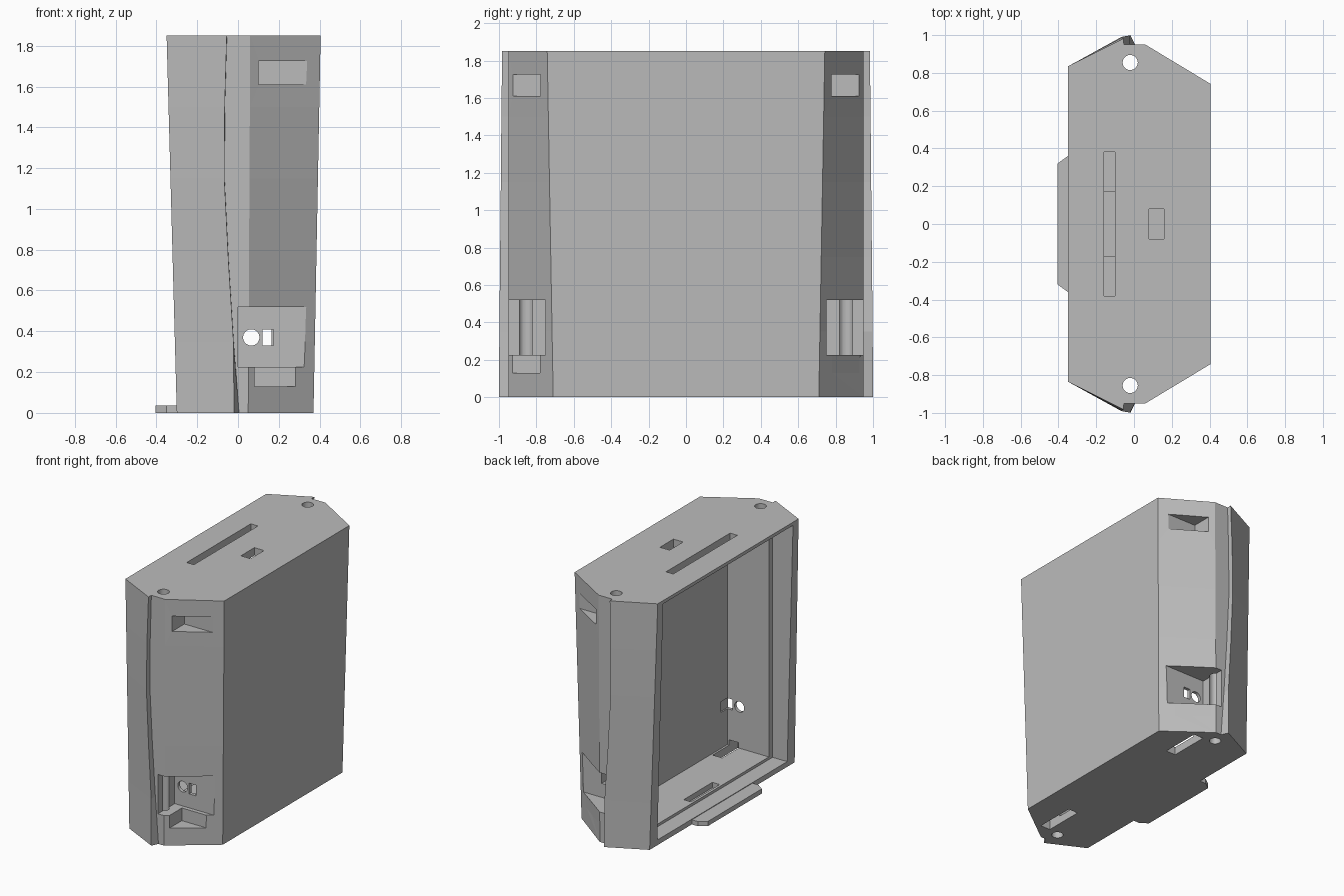
import bpy
import bmesh
import math
from mathutils import Matrix, Vector

old = bpy.data.objects.get("Cube")
if old:
    bpy.data.objects.remove(old)

HEIGHT = 1.85

grey = bpy.data.materials.new("plain_grey")
grey.use_nodes = True
grey.diffuse_color = (0.5, 0.5, 0.5, 1)
grey.node_tree.nodes["Principled BSDF"].inputs["Base Color"].default_value = grey.diffuse_color


def make_object(name, bm):
    bmesh.ops.recalc_face_normals(bm, faces=bm.faces)
    mesh = bpy.data.meshes.new(name)
    bm.to_mesh(mesh)
    bm.free()
    mesh.materials.append(grey)
    obj = bpy.data.objects.new(name, mesh)
    bpy.context.collection.objects.link(obj)
    return obj


def loft(name, rings):
    bm = bmesh.new()
    loops = [[bm.verts.new(p) for p in ring] for ring in rings]
    for low, high in zip(loops, loops[1:]):
        for i in range(len(low)):
            j = (i + 1) % len(low)
            bm.faces.new((low[i], low[j], high[j], high[i]))
    bm.faces.new(loops[0][::-1])
    bm.faces.new(loops[-1])
    return make_object(name, bm)


def box(name, x, y, z):
    bm = bmesh.new()
    spans = (x, y, z)
    middle = Vector([(a + b) / 2 for a, b in spans])
    size = Matrix.Diagonal([b - a for a, b in spans] + [1])
    bmesh.ops.create_cube(bm, size=1, matrix=Matrix.Translation(middle) @ size)
    return make_object(name, bm)


def rod(name, centre, radius, length, axis="Z"):
    bm = bmesh.new()
    turn = Matrix.Rotation(math.pi / 2, 4, "X") if axis == "Y" else Matrix()
    bmesh.ops.create_cone(bm, cap_ends=True, segments=32, radius1=radius, radius2=radius,
                          depth=length, matrix=Matrix.Translation(centre) @ turn)
    return make_object(name, bm)


def combine(target, tool, operation="DIFFERENCE"):
    mod = target.modifiers.new(tool.name, "BOOLEAN")
    mod.operation = operation
    mod.solver = "EXACT"
    mod.object = tool
    bpy.context.view_layer.objects.active = target
    bpy.ops.object.modifier_apply(modifier=mod.name)
    bpy.data.objects.remove(tool)


# Tapered case: ridge position, step position and ridge reach at each height
levels = [(0, -0.02, 0.005, 1.0), (0.35, -0.022, -0.021, 0.998), (0.75, -0.047, -0.046, 0.994),
          (1.15, -0.067, -0.066, 0.99), (1.5, -0.065, -0.064, 0.987), (HEIGHT, -0.055, -0.054, 0.983)]


def case_ring(z, ridge, step, reach):
    t = z / HEIGHT
    half = [(-0.3 - 0.05 * t, 0.86 - 0.025 * t), (ridge, reach), (step, 0.95),
            (0.05 + 0.01 * t, 0.95), (0.37 + 0.035 * t, 0.71 + 0.032 * t)]
    return [(x, y, z) for x, y in half] + [(x, -y, z) for x, y in reversed(half)]


case = loft("case", [case_ring(*level) for level in levels])

# Tongue at the foot of the open side
tongue_outline = [(-0.405, -0.32), (-0.35, -0.36), (-0.25, -0.36),
                  (-0.25, 0.36), (-0.35, 0.36), (-0.405, 0.32)]
tongue = loft("tongue", [[(x, y, z) for x, y in tongue_outline] for z in (0, 0.035)])
combine(case, tongue, "UNION")

# Open side: shallow wide recess, then the deeper chamber
combine(case, box("recess", (-0.6, -0.18), (-0.77, 0.77), (0.04, 1.825)))
combine(case, box("chamber", (-0.3, 0.165), (-0.725, 0.725), (0.06, 1.79)))

# Slots in the roof and a groove in the floor
combine(case, box("long_slot", (-0.16, -0.1), (-0.38, 0.38), (1.7, 2)))
combine(case, box("short_slot", (0.08, 0.16), (-0.08, 0.08), (1.7, 2)))
combine(case, box("floor_groove", (-0.16, -0.1), (-0.17, 0.17), (0.02, 0.1)))


def sided(side, a, b):
    return tuple(sorted((side * a, side * b)))


# Matching cut-outs on both ends
for side in (-1, 1):
    outward = 1.2
    combine(case, box("upper_notch", (0.1, 0.6), sided(side, 0.778, outward), (1.61, 1.725)))
    combine(case, box("socket_notch", (0, 0.6), sided(side, 0.75, outward), (0.225, 0.52)))
    combine(case, box("lower_notch", (0.08, 0.6), sided(side, 0.78, outward), (0.13, 0.3)))
    combine(case, box("foot_slot", (0.07, 0.15), sided(side, 0.53, 0.83), (-0.1, 0.1)))
    combine(case, rod("screw_hole", (-0.02, side * 0.855, HEIGHT / 2), 0.04, 2.2))
    combine(case, rod("round_port", (0.065, side * 0.74, 0.37), 0.04, 0.2, "Y"))
    combine(case, box("square_port", (0.12, 0.175), sided(side, 0.65, 0.85), (0.33, 0.41)))

# The square ports reach just past the chamber's inner wall; keep one clean flat shade
for poly in case.data.polygons:
    poly.use_smooth = False
    poly.material_index = 0
